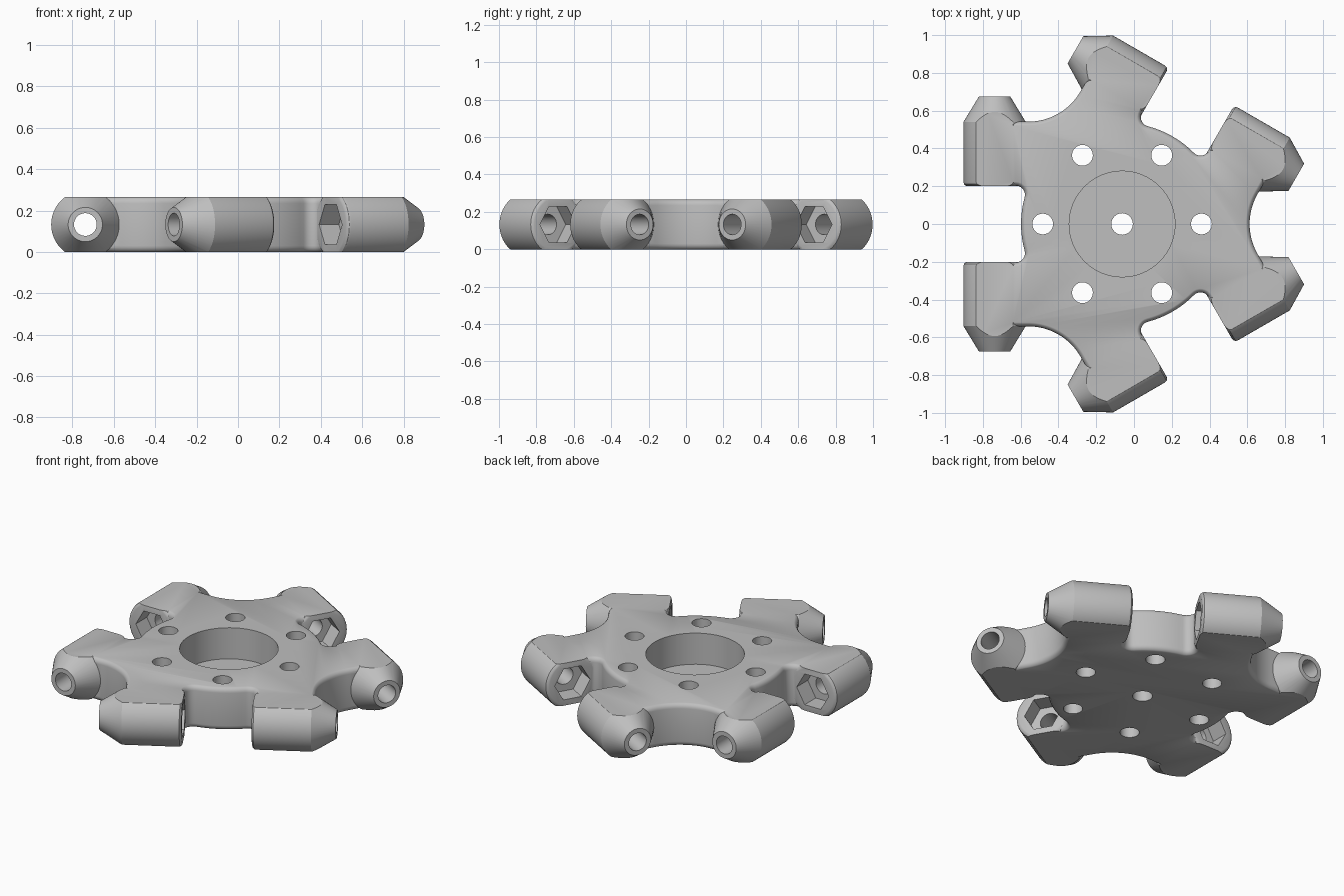
import bpy, bmesh
from math import sin, cos, asin, pi, radians, hypot
from mathutils import Matrix, Vector

if "Cube" in bpy.data.objects:
    bpy.data.objects.remove(bpy.data.objects["Cube"])

HEIGHT = 0.265
MID = HEIGHT / 2
AXIS = 0.675        # distance of each tube axis from the hub centre
TUBE_R = 0.165
NUT_END, CONE_BASE, TIP = 0.2, 0.54, 0.675
DISC_R, FILLET, ARC_R = 0.535, 0.05, 0.32


def finish(bm, name):
    bmesh.ops.recalc_face_normals(bm, faces=bm.faces)
    mesh = bpy.data.meshes.new(name)
    bm.to_mesh(mesh)
    bm.free()
    obj = bpy.data.objects.new(name, mesh)
    bpy.context.collection.objects.link(obj)
    return obj


def lathe(name, profile, matrix, sides=48):
    """Closed solid turned around the local z axis from (radius, z) pairs."""
    bm = bmesh.new()
    rings = []
    for r, z in profile:
        rings.append([bm.verts.new((r * cos(2 * pi * i / sides), r * sin(2 * pi * i / sides), z))
                      for i in range(sides)])
    for a, b in zip(rings, rings[1:]):
        for i in range(sides):
            j = (i + 1) % sides
            bm.faces.new((a[i], a[j], b[j], b[i]))
    bm.faces.new(rings[0])
    bm.faces.new(rings[-1])
    bm.transform(matrix)
    return finish(bm, name)


def rod(name, radius, low, high, matrix, sides=48):
    return lathe(name, [(radius, low), (radius, high)], matrix, sides)


def combine(target, tool, operation):
    mod = target.modifiers.new(operation, 'BOOLEAN')
    mod.operation, mod.solver, mod.object = operation, 'EXACT', tool
    bpy.context.view_layer.update()
    bpy.context.view_layer.objects.active = target
    bpy.ops.object.modifier_apply(modifier=mod.name)
    bpy.data.objects.remove(tool)


def arc(cx, cy, r, start, end, steps):
    return [(cx + r * cos(start + (end - start) * i / steps),
             cy + r * sin(start + (end - start) * i / steps)) for i in range(steps + 1)]


# Outline of half a notch-to-lobe sector, notch centred on +x
inset = NUT_END + 0.004
fillet_y = inset - FILLET
reach = DISC_R + FILLET
tilt = asin(fillet_y / reach)
half = arc(0, 0, DISC_R, 0, tilt, 6)
half += arc(reach * cos(tilt), fillet_y, FILLET, pi + tilt, pi / 2, 8)[1:]
half += [(AXIS, inset), (AXIS, CONE_BASE)]
lobe = 0.995
half += arc(lobe * cos(pi / 3), lobe * sin(pi / 3), ARC_R, radians(271.5), radians(240), 10)
sector = [(x, -y) for x, y in reversed(half[1:-1])] + half

# Hub plate with rounded rims
bm = bmesh.new()
verts = []
for k in range(3):
    turn = Matrix.Rotation(pi + k * 2 * pi / 3, 3, 'Z')
    verts += [bm.verts.new(turn @ Vector((x, y, -0.003))) for x, y in sector]
base = bm.faces.new(verts)
extruded = bmesh.ops.extrude_face_region(bm, geom=[base], use_keep_orig=True)
bmesh.ops.translate(bm, vec=(0, 0, HEIGHT + 0.006),
                    verts=[g for g in extruded["geom"] if isinstance(g, bmesh.types.BMVert)])
bmesh.ops.recalc_face_normals(bm, faces=bm.faces)
rims = [e for e in bm.edges if abs(e.verts[0].co.z - e.verts[1].co.z) < 1e-4]
bmesh.ops.bevel(bm, geom=rims, offset=0.033, segments=5, profile=0.5,
                affect='EDGES', clamp_overlap=False)
body = finish(bm, "hub_with_tubes")

# Six tubes with conical tips, in pairs sharing one axis
tube = [(TUBE_R - 0.022, NUT_END), (TUBE_R - 0.012, NUT_END + 0.003),
        (TUBE_R - 0.003, NUT_END + 0.011), (TUBE_R, NUT_END + 0.022),
        (TUBE_R, CONE_BASE), (0.083, TIP)]
axes = []
for k in range(3):
    turn = Matrix.Rotation(pi + k * 2 * pi / 3, 4, 'Z') @ Matrix.Translation((AXIS, 0, MID))
    axes.append(turn)
    for side in (-1, 1):
        combine(body, lathe("tube", tube, turn @ Matrix.Rotation(side * pi / 2, 4, 'X')), 'UNION')

# Flatten top and bottom
bm = bmesh.new()
bmesh.ops.create_cube(bm, size=1, matrix=Matrix.Translation((0, 0, MID))
                      @ Matrix.Diagonal((4, 4, HEIGHT, 1)))
combine(body, finish(bm, "flat_trim"), 'INTERSECT')

# Bores and hexagonal nut pockets
for turn in axes:
    along = turn @ Matrix.Rotation(pi / 2, 4, 'X')
    combine(body, rod("bore", 0.055, -1, 1, along, 32), 'DIFFERENCE')
    depth = NUT_END + 0.11
    combine(body, rod("nut_pocket", 0.111, -depth, depth, along, 6), 'DIFFERENCE')

# Centre recess, centre hole and ring of six holes
combine(body, rod("recess", 0.28, 0.07, 1, Matrix(), 64), 'DIFFERENCE')
combine(body, rod("centre_hole", 0.057, -1, 1, Matrix(), 32), 'DIFFERENCE')
for k in range(6):
    place = Matrix.Rotation(k * pi / 3, 4, 'Z') @ Matrix.Translation((0.42, 0, 0))
    combine(body, rod("ring_hole", 0.055, -1, 1, place, 32), 'DIFFERENCE')

# Centre the part and colour it
body.data.transform(Matrix.Translation((-0.063, 0, 0)))
grey = bpy.data.materials.new("light_grey")
grey.use_nodes = True
colour = (0.52, 0.52, 0.52, 1)
grey.diffuse_color = colour
grey.node_tree.nodes["Principled BSDF"].inputs["Base Color"].default_value = colour
body.data.materials.clear()
body.data.materials.append(grey)

bpy.ops.object.select_all(action='DESELECT')
body.select_set(True)
bpy.context.view_layer.objects.active = body
bpy.ops.object.shade_smooth_by_angle(angle=radians(28))
